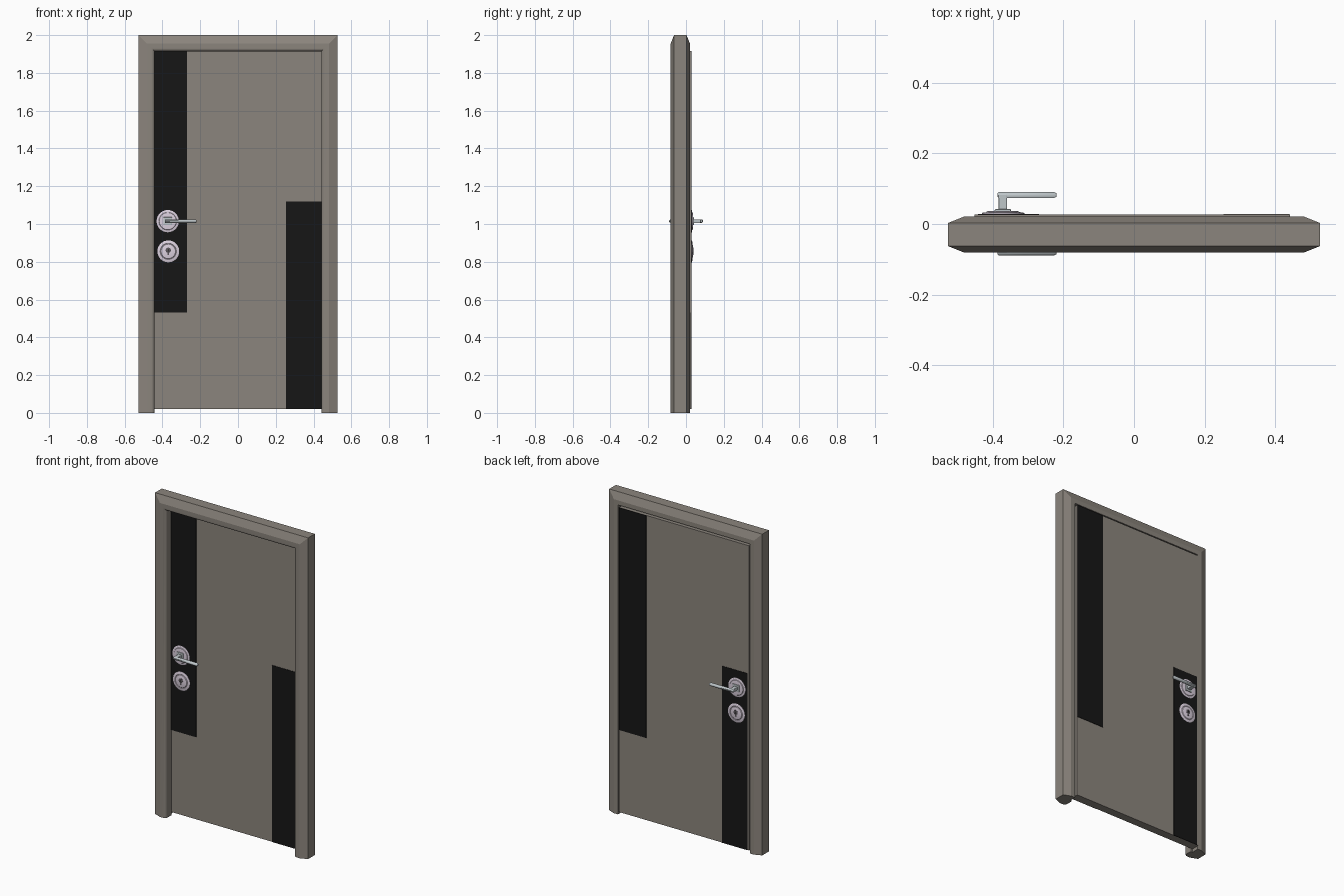
import bpy, bmesh, math

if "Cube" in bpy.data.objects:
    bpy.data.objects.remove(bpy.data.objects["Cube"])

W, H = 0.527, 2.0            # frame half width, height
HX = -0.372                  # hardware centre line
Z_HANDLE, Z_LOCK = 1.015, 0.855


def material(name, rgb):
    m = bpy.data.materials.new(name)
    m.diffuse_color = (*rgb, 1)
    m.use_nodes = True
    m.node_tree.nodes["Principled BSDF"].inputs["Base Color"].default_value = m.diffuse_color
    return m


TAUPE = material("taupe", (0.26, 0.235, 0.205))
BLACK = material("black", (0.008, 0.008, 0.008))
PEARL = material("pearl", (0.72, 0.64, 0.74))
STEEL = material("steel", (0.52, 0.57, 0.59))
DARK = material("dark_metal", (0.10, 0.09, 0.10))


def make(name, verts, faces, mat, smooth=None, bevel=0):
    me = bpy.data.meshes.new(name)
    me.from_pydata(verts, [], faces)
    bm = bmesh.new()
    bm.from_mesh(me)
    bmesh.ops.recalc_face_normals(bm, faces=bm.faces)
    bm.to_mesh(me)
    bm.free()
    me.materials.append(mat)
    ob = bpy.data.objects.new(name, me)
    bpy.context.collection.objects.link(ob)
    if bevel:
        mod = ob.modifiers.new("bevel", 'BEVEL')
        mod.width, mod.segments = bevel, 2
    if smooth:
        bpy.ops.object.select_all(action='DESELECT')
        ob.select_set(True)
        bpy.context.view_layer.objects.active = ob
        bpy.ops.object.shade_smooth_by_angle(angle=math.radians(smooth))
    return ob


def loft(name, rings, mat, **kw):
    """Skin a series of closed rings and cap both ends."""
    n = len(rings[0])
    verts = [p for r in rings for p in r]
    faces = [(k * n + i, k * n + (i + 1) % n, (k + 1) * n + (i + 1) % n, (k + 1) * n + i)
             for k in range(len(rings) - 1) for i in range(n)]
    faces += [tuple(range(n)), tuple(range((len(rings) - 1) * n, len(rings) * n))]
    return make(name, verts, faces, mat, **kw)


def box(name, x0, x1, y0, y1, z0, z1, mat, **kw):
    rings = [[(x0, y0, z), (x1, y0, z), (x1, y1, z), (x0, y1, z)] for z in (z0, z1)]
    return loft(name, rings, mat, **kw)


def lathe(name, cx, cz, base, s, profile, mat, n=40):
    """Turn (radius, offset) pairs about a y axis, growing outward in direction s."""
    rings = [[(cx + r * math.cos(2 * math.pi * i / n), base + s * d,
               cz + r * math.sin(2 * math.pi * i / n)) for i in range(n)] for r, d in profile]
    return loft(name, rings, mat, smooth=35)


# Frame: mitred sweep of the jamb section, with a rebate for the leaf
R = 0.018
section = [(0, 0.003), (0, -0.063), (0.045, -0.081)]
for i in range(6):
    a = math.pi / 2 * i / 5
    section.append((0.086 - R + R * math.sin(a), -0.081 + R - R * math.cos(a)))
section += [(0.086, -0.025), (0.073, -0.025), (0.073, 0.021), (0.045, 0.021)]
loft("door_frame", [
    [(-W + u, y, 0) for u, y in section],
    [(-W + u, y, H - u) for u, y in section],
    [(W - u, y, H - u) for u, y in section],
    [(W - u, y, 0) for u, y in section]], TAUPE, smooth=20)

# Leaf
box("door_leaf", -0.453, 0.443, -0.025, 0.0265, 0.02, 1.917, TAUPE)

# Inlays and hardware on each face; the back layout is the front turned round
for s, side in ((-1, "front"), (1, "back")):
    leaf_y = 0.0265 if s > 0 else -0.025
    y = leaf_y + s * 0.0025
    y0, y1 = sorted((leaf_y - s * 0.002, y))
    xl, xr = ((-0.443, -0.27), (0.254, 0.441))
    tall, low = (xl, xr) if s < 0 else (xr, xl)
    box(side + "_tall_inlay", *tall, y0, y1, 0.532, 1.917, BLACK)
    box(side + "_low_inlay", *low, y0, y1, 0.02, 1.12, BLACK)

    # Handle: stepped rose, square collar, stem and lever
    lathe(side + "_handle_rose", HX, Z_HANDLE, y, s,
          [(0.059, -0.001), (0.059, 0.002), (0.055, 0.004), (0.047, 0.004),
           (0.045, 0.007), (0.036, 0.008)], PEARL)
    c = sorted((y, y + s * 0.013))
    box(side + "_handle_collar", HX - 0.023, HX + 0.023, *c,
        Z_HANDLE - 0.021, Z_HANDLE + 0.021, STEEL, bevel=0.002)
    c = sorted((y + s * 0.01, y + s * 0.056))
    box(side + "_handle_stem", HX - 0.012, HX + 0.012, *c,
        Z_HANDLE - 0.01, Z_HANDLE + 0.01, STEEL, bevel=0.003)
    bar = [(0.045, -0.008), (0.045, 0.008), (0.051, 0.010), (0.057, 0.008),
           (0.0615, 0.003), (0.0615, -0.003), (0.057, -0.008), (0.051, -0.010)]
    rings = []
    for x, k in ((HX - 0.015, 0.7), (HX - 0.012, 1), (-0.226, 1), (-0.22, 0.6)):
        rings.append([(x, y + s * (0.053 + (d - 0.053) * k), Z_HANDLE + z * k) for d, z in bar])
    loft(side + "_handle_lever", rings, STEEL, smooth=40)

    # Lock: domed escutcheon with a cylinder and key slot
    lx = HX + 0.003
    lathe(side + "_lock_rose", lx, Z_LOCK, y, s,
          [(0.058, -0.001), (0.058, 0.002), (0.054, 0.004), (0.043, 0.0045),
           (0.041, 0.003), (0.038, 0.006), (0.026, 0.008), (0.012, 0.009)], PEARL)
    lathe(side + "_lock_cylinder", lx, Z_LOCK + 0.006, y, s,
          [(0.014, 0.004), (0.014, 0.010), (0.012, 0.011)], DARK, n=24)
    c = sorted((y + s * 0.004, y + s * 0.0105))
    box(side + "_lock_tail", lx - 0.005, lx + 0.005, *c, Z_LOCK - 0.02, Z_LOCK, DARK)
    c = sorted((y + s * 0.010, y + s * 0.0118))
    box(side + "_key_slot", lx - 0.0015, lx + 0.0015, *c, Z_LOCK - 0.001, Z_LOCK + 0.013, BLACK)
